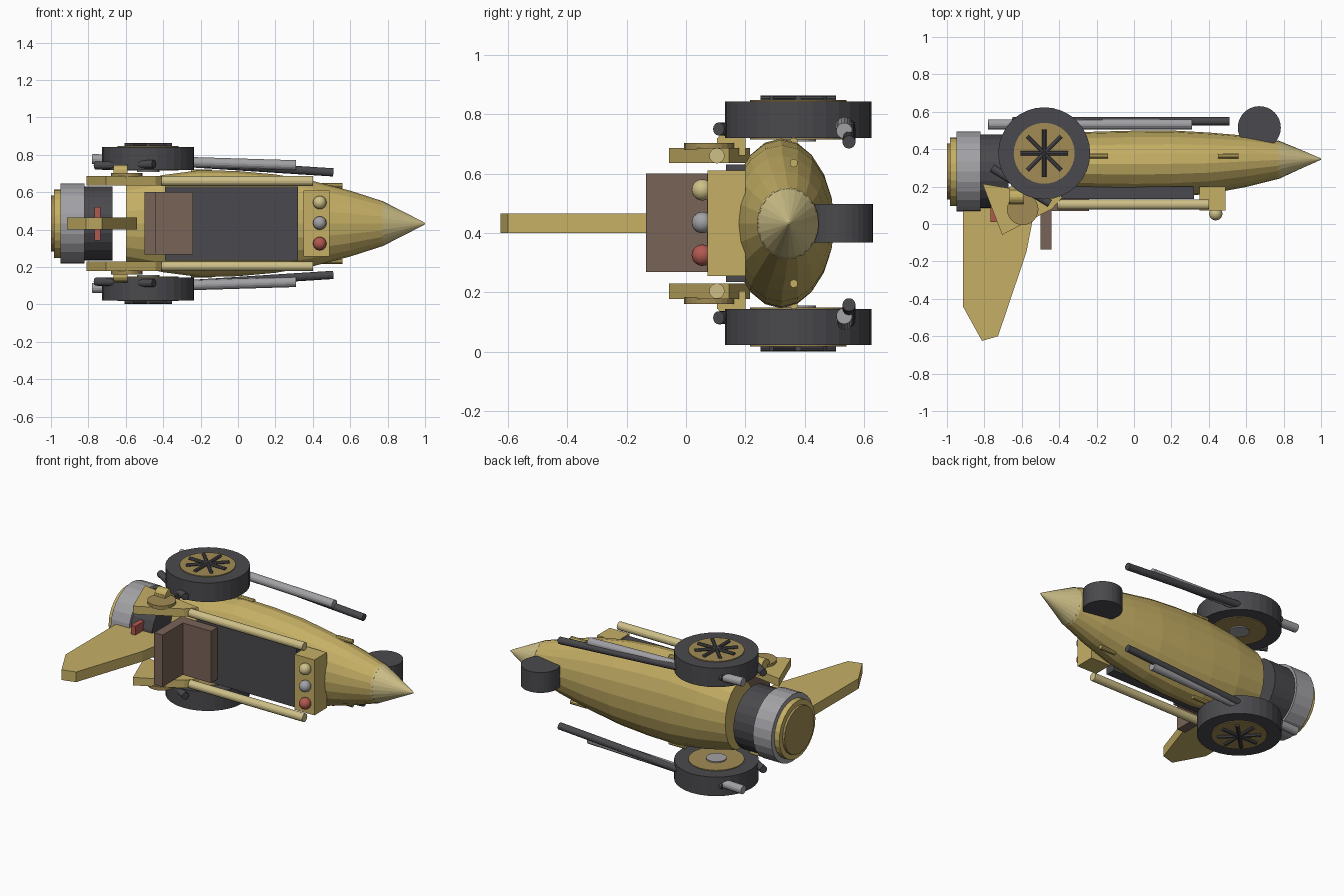
import bpy, bmesh, math
from mathutils import Vector

if "Cube" in bpy.data.objects:
    bpy.data.objects.remove(bpy.data.objects["Cube"], do_unlink=True)

MID = 0.432  # height of the symmetry plane


def material(name, r, g, b):
    m = bpy.data.materials.new(name)
    m.use_nodes = True
    m.diffuse_color = (r, g, b, 1)
    m.node_tree.nodes["Principled BSDF"].inputs["Base Color"].default_value = (r, g, b, 1)
    return m


GOLD = material("gold", 0.56, 0.43, 0.13)
BRONZE = material("dark gold", 0.36, 0.26, 0.09)
PALE = material("pale gold", 0.62, 0.53, 0.25)
DARK = material("charcoal", 0.068, 0.066, 0.074)
SILVER = material("silver", 0.36, 0.36, 0.38)
BROWN = material("brown", 0.19, 0.125, 0.095)
RED = material("red", 0.44, 0.10, 0.08)


def finish(name, bm, mat):
    bmesh.ops.recalc_face_normals(bm, faces=bm.faces[:])
    me = bpy.data.meshes.new(name)
    bm.to_mesh(me)
    bm.free()
    me.materials.append(mat)
    ob = bpy.data.objects.new(name, me)
    bpy.context.collection.objects.link(ob)
    return ob


def box(name, mat, x, y, z):
    bm = bmesh.new()
    bmesh.ops.create_cube(bm, size=1)
    for v in bm.verts:
        for i, (lo, hi) in enumerate((x, y, z)):
            v.co[i] = lo if v.co[i] < 0 else hi
    return finish(name, bm, mat)


def rod(name, mat, a, b, r, sides=16):
    a, b = Vector(a), Vector(b)
    bm = bmesh.new()
    bmesh.ops.create_cone(bm, cap_ends=True, segments=sides, radius1=r, radius2=r,
                          depth=(b - a).length)
    turn = (b - a).to_track_quat('Z', 'Y')
    for v in bm.verts:
        v.co = turn @ v.co + (a + b) / 2
    return finish(name, bm, mat)


def slab(name, mat, outline, z0, z1):
    bm = bmesh.new()
    face = bm.faces.new([bm.verts.new((x, y, z0)) for x, y in outline])
    ext = bmesh.ops.extrude_face_region(bm, geom=[face])["geom"]
    for v in ext:
        if isinstance(v, bmesh.types.BMVert):
            v.co.z = z1
    return finish(name, bm, mat)


def loft(name, mat, rings, sides=20):
    """Elliptical rings along x: (x, centre y, half depth, half height)."""
    bm = bmesh.new()
    loops = []
    for x, cy, ry, rz in rings:
        angles = [2 * math.pi * i / sides for i in range(sides)]
        loops.append([bm.verts.new((x, cy + ry * math.cos(t), MID + rz * math.sin(t)))
                      for t in angles])
    for a, b in zip(loops, loops[1:]):
        for i in range(sides):
            j = (i + 1) % sides
            bm.faces.new((a[i], a[j], b[j], b[i]))
    bm.faces.new(loops[0])
    bm.faces.new(loops[-1])
    return finish(name, bm, mat)


def mirrored(ob):
    """Adds the matching part across the symmetry plane."""
    bm = bmesh.new()
    bm.from_mesh(ob.data)
    for v in bm.verts:
        v.co.z = 2 * MID - v.co.z
    finish(ob.name + "_lower", bm, ob.data.materials[0])


# Hull and nose
loft("hull", GOLD, [(-0.6, 0.31, 0.15, 0.215), (-0.4, 0.318, 0.166, 0.26),
                    (-0.2, 0.32, 0.174, 0.286), (0.0, 0.32, 0.179, 0.281),
                    (0.2, 0.322, 0.178, 0.263), (0.4, 0.325, 0.164, 0.228),
                    (0.6, 0.335, 0.137, 0.176), (0.78, 0.343, 0.1, 0.118)])
loft("nose_cone", PALE, [(0.77, 0.343, 0.104, 0.122), (0.88, 0.346, 0.056, 0.066),
                         (0.985, 0.347, 0.01, 0.012), (1.0, 0.347, 0.003, 0.003)], 24)

# Engine rings
for name, mat, x0, x1, r in (("engine_core", DARK, -0.83, -0.67, 0.198),
                             ("engine_band", SILVER, -0.95, -0.82, 0.214),
                             ("engine_rim", GOLD, -0.985, -0.94, 0.183),
                             ("engine_cap", BRONZE, -1.0, -0.975, 0.15)):
    rod(name, mat, (x0, 0.28, MID), (x1, 0.28, MID), r, 24)

# Cockpit floor, seat and dashboard
box("cockpit_floor", DARK, (-0.39, 0.32), (0.135, 0.2), (0.235, 0.63))
box("seat_base", BROWN, (-0.46, -0.24), (0.07, 0.14), (0.268, 0.6))
box("seat_back", BROWN, (-0.5, -0.44), (-0.135, 0.14), (0.268, 0.6))
box("dashboard", GOLD, (0.35, 0.49), (0.073, 0.2), (0.255, 0.61))
for mat, z in ((PALE, 0.545), (SILVER, 0.435), (RED, 0.325)):
    bm = bmesh.new()
    bmesh.ops.create_uvsphere(bm, u_segments=16, v_segments=10, radius=0.036)
    bmesh.ops.translate(bm, verts=bm.verts[:], vec=(0.437, 0.055, z))
    for f in bm.faces:
        f.smooth = True
    finish("dashboard_button", bm, mat)

# Tail fin and brake light
slab("tail_fin", GOLD, [(-0.915, 0.1), (-0.915, -0.44), (-0.813, -0.625), (-0.727, -0.6),
                        (-0.575, -0.15), (-0.54, 0.03), (-0.54, 0.1)], 0.4, 0.465)
box("brake_light", RED, (-0.767, -0.735), (0.01, 0.1), (0.342, 0.522))

# Front wheel
rod("front_wheel", DARK, (0.67, 0.515, 0.367), (0.67, 0.515, 0.497), 0.115, 32)

# Rear wheels
WX, WY = -0.48, 0.378


def wheel_disc(name, mat, z0, z1, r, sides=32):
    mirrored(rod(name, mat, (WX, WY, z0), (WX, WY, z1), r, sides))


wheel_disc("rear_wheel", DARK, 0.72, 0.842, 0.246)
wheel_disc("wheel_disc", BRONZE, 0.715, 0.847, 0.163)
wheel_disc("wheel_hub", SILVER, 0.708, 0.73, 0.06, 20)
for i in range(4):
    t = math.pi * i / 4
    d = Vector((math.cos(t), math.sin(t), 0)) * 0.127
    c = Vector((WX, WY, 0.852))
    mirrored(rod("wheel_spoke", DARK, c - d, c + d, 0.011, 8))

# Side rails
mirrored(rod("side_rail", PALE, (-0.41, 0.104, 0.66), (0.4, 0.104, 0.66), 0.026))

# Side brackets with round plates
mirrored(slab("side_bracket", GOLD, [(-0.81, 0.215), (-0.38, 0.145), (-0.44, 0.08),
                                     (-0.705, -0.058)], 0.635, 0.686))
mirrored(rod("bracket_plate", BRONZE, (-0.595, 0.078, 0.68), (-0.595, 0.078, 0.703), 0.084, 24))
mirrored(box("bracket_block", GOLD, (-0.665, -0.59), (0.105, 0.2), (0.66, 0.72)))
mirrored(rod("bracket_knob", GOLD, (-0.665, 0.145, 0.706), (-0.59, 0.145, 0.706), 0.04))

# Linkage rods and exhaust pipes
mirrored(rod("link_rod", DARK, (-0.76, 0.3, 0.742), (-0.45, 0.11, 0.75), 0.022))
mirrored(rod("exhaust_pipe", SILVER, (-0.78, 0.533, 0.777), (0.31, 0.533, 0.744), 0.027))
mirrored(rod("exhaust_tube", DARK, (-0.65, 0.549, 0.78), (0.51, 0.549, 0.706), 0.022))

# Small hull pins
for x, z in ((0.5, 0.635), (-0.2, 0.707)):
    mirrored(rod("hull_pin", GOLD, (x - 0.05, 0.363, z), (x + 0.06, 0.363, z), 0.014, 10))
